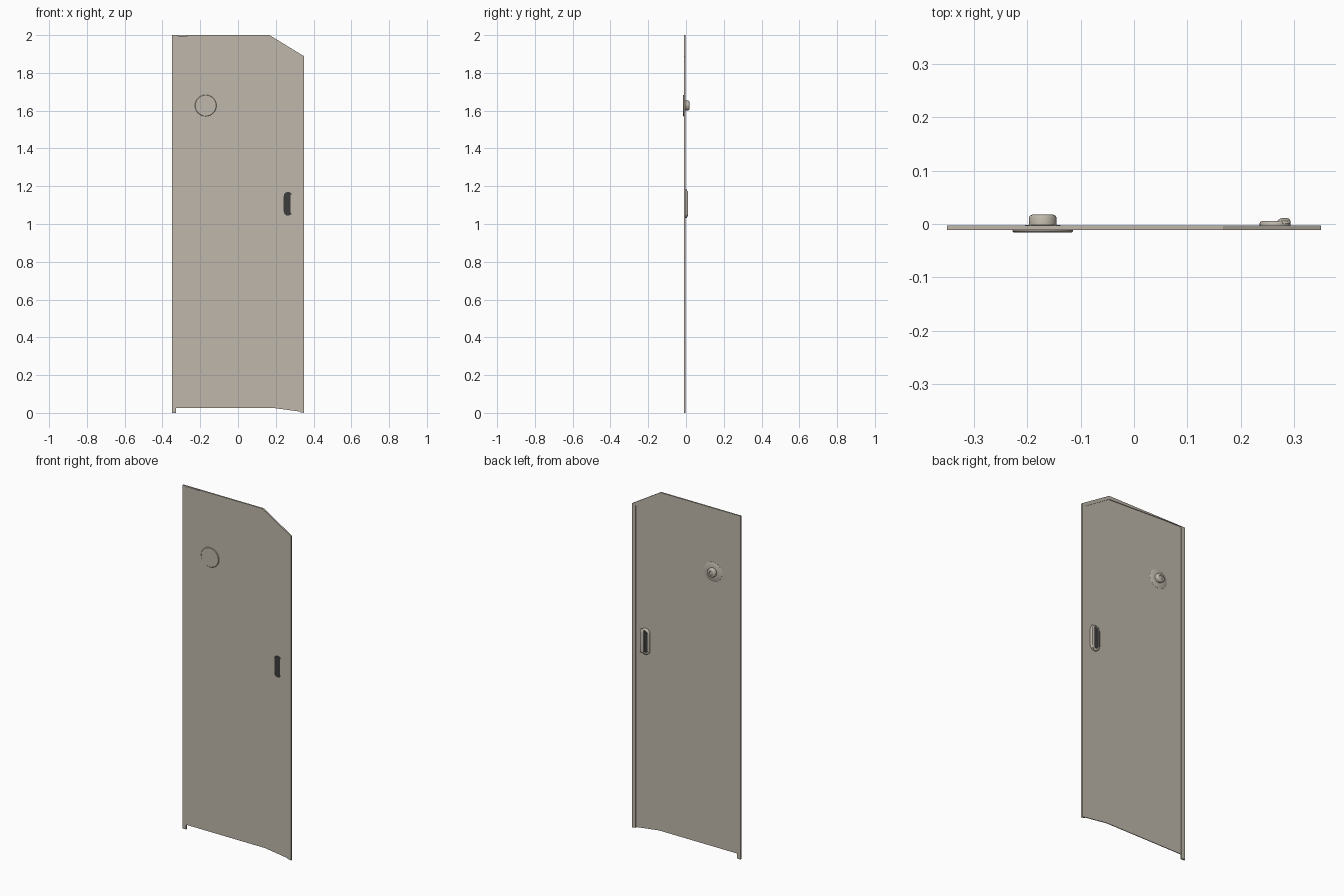
import bpy, bmesh, math

if "Cube" in bpy.data.objects:
    bpy.data.objects.remove(bpy.data.objects["Cube"])


def material(name, rgb):
    m = bpy.data.materials.new(name)
    m.diffuse_color = (*rgb, 1)
    m.use_nodes = True
    m.node_tree.nodes["Principled BSDF"].inputs["Base Color"].default_value = m.diffuse_color
    return m


BEIGE = material("warm_grey_beige", (0.52, 0.475, 0.405))
DARK = material("dark_grey", (0.045, 0.045, 0.045))


def finish(name, bm, mat, smooth=False):
    bmesh.ops.recalc_face_normals(bm, faces=bm.faces)
    me = bpy.data.meshes.new(name)
    bm.to_mesh(me)
    bm.free()
    ob = bpy.data.objects.new(name, me)
    bpy.context.collection.objects.link(ob)
    me.materials.append(mat)
    bpy.context.view_layer.objects.active = ob
    if smooth:
        bpy.ops.object.select_all(action='DESELECT')
        ob.select_set(True)
        bpy.ops.object.shade_smooth_by_angle(angle=math.radians(35))
    return ob


def slab(name, outline, y0, y1, mat):
    """Extrude an x/z outline from y0 to y1."""
    return loft(name, [[(x, y, z) for x, z in outline] for y in (y0, y1)], mat)


def loft(name, rings, mat, smooth=False):
    """Skin a stack of equal rings and cap both ends."""
    bm = bmesh.new()
    vs = [[bm.verts.new(p) for p in r] for r in rings]
    n = len(vs[0])
    for a, b in zip(vs, vs[1:]):
        for i in range(n):
            j = (i + 1) % n
            bm.faces.new((a[i], a[j], b[j], b[i]))
    bm.faces.new(vs[0][::-1])
    bm.faces.new(vs[-1])
    return finish(name, bm, mat, smooth)


def capsule(cx, cz, y, r, half, n=10):
    """Upright capsule ring in the x/z plane; half is half its total height."""
    pts = []
    for base, s in ((0, 1), (math.pi, -1)):
        for i in range(n + 1):
            a = base + math.pi * i / n
            pts.append((cx + r * math.cos(a), y,
                        cz + s * (half - r) + r * math.sin(a)))
    return pts


def disc(cx, cz, y, r, n=32):
    return [(cx + r * math.cos(2 * math.pi * i / n), y,
             cz + r * math.sin(2 * math.pi * i / n)) for i in range(n)]


# Door sheet and its slightly thicker edge strips
F, B = -0.0115, -0.0025
panel = slab("door_panel", [(-0.335, 0.027), (0.18, 0.027), (0.335, 0.006),
                            (0.335, 1.884), (0.167, 1.986), (-0.335, 1.997)],
             F + 0.0008, -0.0065, BEIGE)
slab("hinge_edge", [(-0.35, 0), (-0.327, 0), (-0.327, 1.999), (-0.35, 2)], F, B, BEIGE)
slab("latch_edge", [(0.327, 0.004), (0.35, 0), (0.35, 1.888), (0.327, 1.88)], F, B, BEIGE)
slab("top_edge", [(-0.327, 1.999), (0.167, 1.979), (0.327, 1.88),
                  (0.35, 1.888), (0.167, 2.0), (-0.35, 2.0)], F, B, BEIGE)

# Opening for the recessed pull
HX, HZ = 0.264, 1.107
cutter = loft("pull_cutter", [capsule(HX, HZ, y, 0.022, 0.063) for y in (-0.05, 0.05)], DARK)
cutter.hide_render = True
mod = panel.modifiers.new("opening", 'BOOLEAN')
mod.operation = 'DIFFERENCE'
mod.solver = 'EXACT'
mod.object = cutter
bpy.context.view_layer.objects.active = panel
bpy.ops.object.modifier_apply(modifier=mod.name)
bpy.data.objects.remove(cutter, do_unlink=True)

# Pull housing on the back with a rounded rim and a shallow well
loft("pull_housing", [capsule(HX, HZ, y, r, h) for y, r, h in (
    (-0.0066, 0.029, 0.076), (0.001, 0.029, 0.076), (0.004, 0.0275, 0.0745),
    (0.006, 0.024, 0.071), (0.006, 0.021, 0.066), (0.002, 0.019, 0.063))],
    BEIGE, True)
# Dark linings, seen from the front and from the back
loft("pull_recess", [capsule(HX, HZ, y, 0.0218, 0.0628) for y in (-0.0085, -0.006)], DARK)
loft("pull_well", [capsule(HX, HZ, y, 0.0185, 0.062) for y in (0.001, 0.0035)], DARK)
# Raised grip lip on the latch side
loft("pull_grip", [capsule(x, HZ, y, r, h) for x, y, r, h in (
    (0.281, 0.001, 0.012, 0.072), (0.281, 0.006, 0.012, 0.07),
    (0.282, 0.0095, 0.009, 0.064), (0.282, 0.011, 0.005, 0.056))], BEIGE, True)
# Narrow front lip beside the recess
loft("pull_front_lip", [capsule(0.281, HZ, y, 0.004, 0.05) for y in (-0.0105, -0.008)], BEIGE)

# Round lock: thin front plate, sloped back flange, stubby knob
loft("round_lock", [disc(-0.171, 1.627, y, r) for y, r in (
    (-0.0155, 0.050), (-0.0155, 0.055), (-0.0135, 0.057), (-0.006, 0.057),
    (-0.0045, 0.054), (-0.002, 0.030), (-0.002, 0.026), (0.012, 0.026),
    (0.0155, 0.024), (0.0175, 0.020), (0.0175, 0.012), (0.015, 0.010))],
    BEIGE, True)
